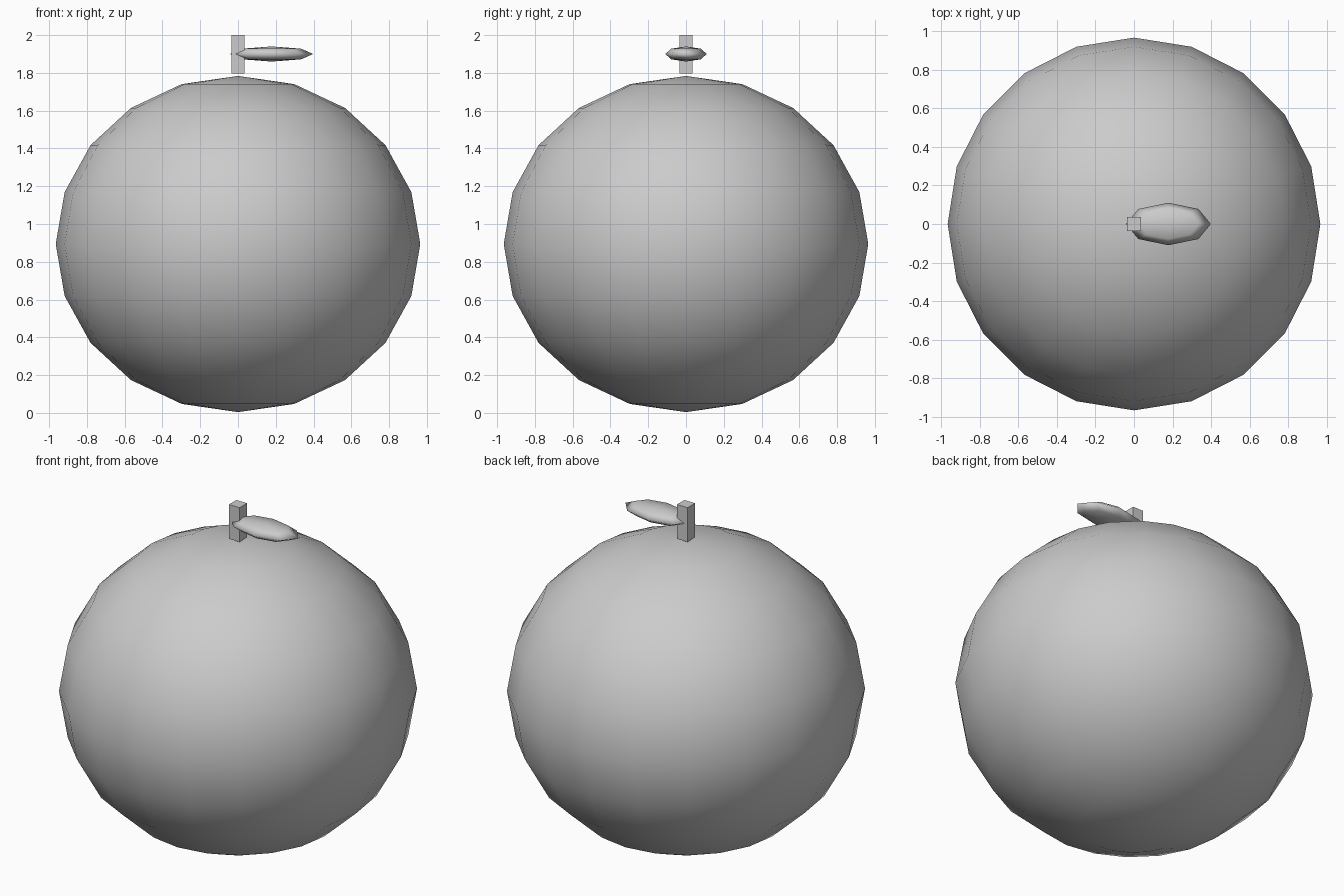
import bpy

if "Cube" in bpy.data.objects:
    bpy.data.objects.remove(bpy.data.objects["Cube"])


def ellipsoid(name, segments, rings, center, radii):
    bpy.ops.mesh.primitive_uv_sphere_add(segments=segments, ring_count=rings,
                                         radius=1, location=center)
    ob = bpy.context.object
    ob.name = name
    ob.scale = radii
    bpy.ops.object.transform_apply(location=False, rotation=False, scale=True)
    bpy.ops.object.shade_smooth()
    return ob


# round, slightly squashed fruit
ellipsoid("fruit_body", 20, 10, (0, 0, 0.894), (0.965, 0.965, 0.89))

# flat pointed leaf beside the stem
ellipsoid("leaf", 8, 4, (0.178, 0, 1.9), (0.22, 0.11, 0.04))

# square stem
bpy.ops.mesh.primitive_cube_add(size=1, location=(0, 0, 1.898))
stem = bpy.context.object
stem.name = "stem"
stem.scale = (0.07, 0.07, 0.204)
bpy.ops.object.transform_apply(location=False, rotation=False, scale=True)
